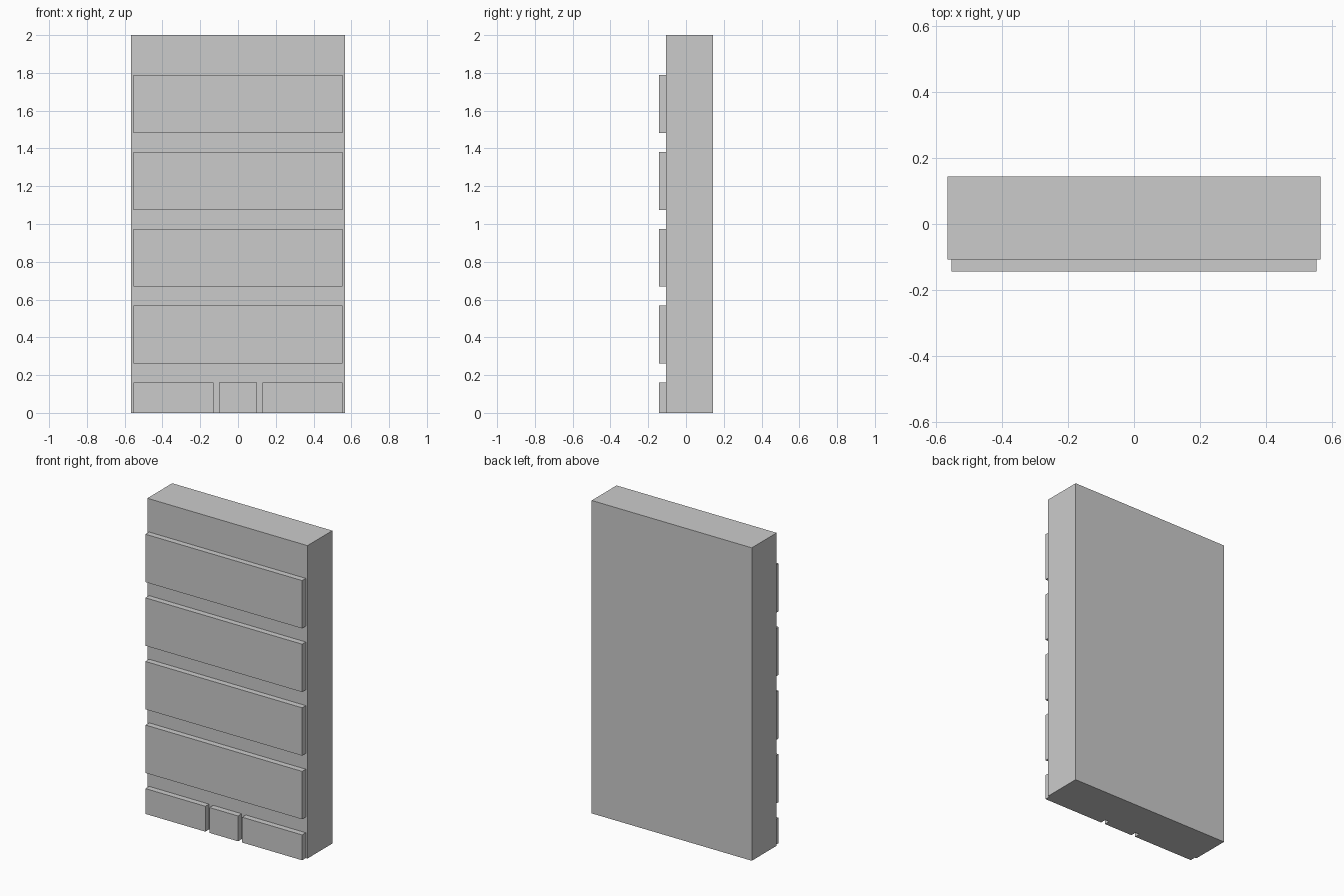
import bpy
import bmesh

if "Cube" in bpy.data.objects:
    bpy.data.objects.remove(bpy.data.objects["Cube"])

FRONT, BODY_FRONT, BACK = -0.144, -0.107, 0.144


def box(name, x0, x1, y0, y1, z0, z1):
    mesh = bpy.data.meshes.new(name)
    bm = bmesh.new()
    bmesh.ops.create_cube(bm, size=1)
    for v in bm.verts:
        v.co.x = x1 if v.co.x > 0 else x0
        v.co.y = y1 if v.co.y > 0 else y0
        v.co.z = z1 if v.co.z > 0 else z0
    bm.to_mesh(mesh)
    bm.free()
    obj = bpy.data.objects.new(name, mesh)
    bpy.context.collection.objects.link(obj)
    return obj


# Main slab
box("building_body", -0.566, 0.566, BODY_FRONT, BACK, 0, 2)

# Full-width raised window bands, one per floor
for i in range(4):
    z = 0.262 + i * 0.4065
    box(f"window_band_{i + 1}", -0.554, 0.554, FRONT, BODY_FRONT, z, z + 0.306)

# Ground floor: central door between two shop windows
box("door", -0.101, 0.101, FRONT, BODY_FRONT, 0, 0.162)
box("ground_window_left", -0.554, -0.13, FRONT, BODY_FRONT, 0, 0.162)
box("ground_window_right", 0.13, 0.554, FRONT, BODY_FRONT, 0, 0.162)
